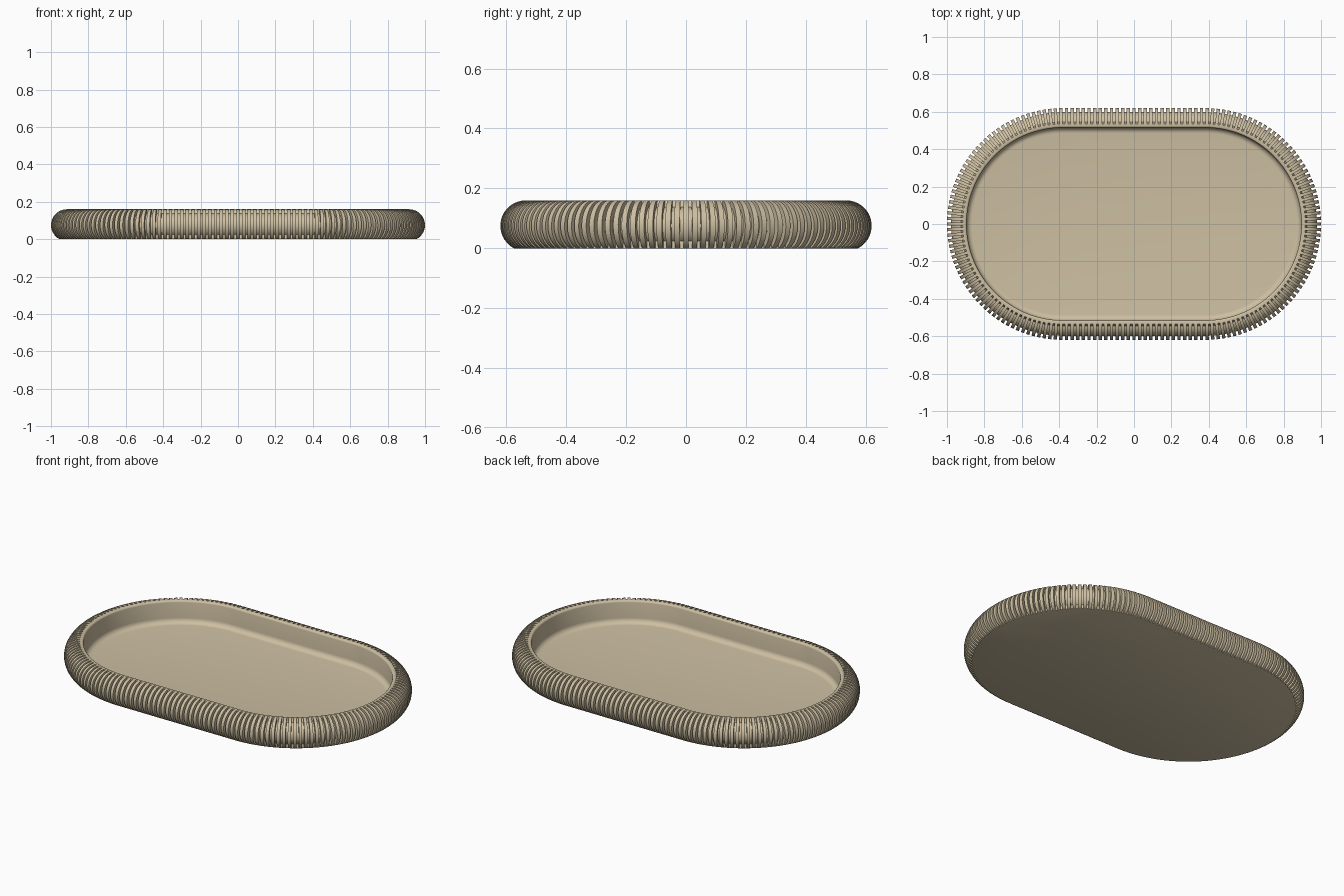
import bpy, bmesh, math
from mathutils import Vector

cube = bpy.data.objects.get("Cube")
if cube:
    bpy.data.objects.remove(cube)

HALF, RADIUS = 0.38, 0.62          # stadium outline: straight half length, end radius
RIBS, RIB_SHARE, DEPTH = 180, 0.6, 0.022
TUBE = 0.085                       # radius of the rounded rim
ARC, STRAIGHT = math.pi * RADIUS, 2 * HALF
TOTAL = 2 * (ARC + STRAIGHT)


def outline(s):
    """Centre-line point and outward direction at distance s round the outline."""
    s = (s - ARC / 2) % TOTAL      # measured from the top of the right end
    side = 1 if s < TOTAL / 2 else -1
    s %= TOTAL / 2
    if s < STRAIGHT:
        x, a = HALF - s, math.pi / 2
    else:
        x, a = -HALF, math.pi / 2 + (s - STRAIGHT) / RADIUS
    return Vector((x * side, 0, 0)), Vector((math.cos(a), math.sin(a), 0)) * side


def profile(depth):
    """(radius, z) pairs from the bottom edge, over the rim, down to the floor."""
    pts = []
    steps = 16
    for i in range(steps + 1):
        a = math.radians(-62 + 152 * i / steps)
        r = TUBE - (depth if 0 < i < steps else 0)
        pts.append((RADIUS - TUBE + r * math.cos(a), 0.075 + r * math.sin(a)))
    # small rounded inner lip
    for i in range(4):
        a = math.radians(90 + 30 * i)
        pts.append((0.525 + 0.01 * math.cos(a), 0.15 + 0.01 * math.sin(a)))
    # fillet between wall and floor
    for i in range(7):
        a = math.radians(15 * i)
        pts.append((0.485 + 0.03 * math.cos(a), 0.06 - 0.03 * math.sin(a)))
    return pts


# Colour
mat = bpy.data.materials.new("warm_sand")
mat.use_nodes = True
sand = (0.61, 0.52, 0.36, 1)
mat.diffuse_color = sand
mat.node_tree.nodes["Principled BSDF"].inputs["Base Color"].default_value = sand

# Ribbed tray: alternate full and recessed sections swept round the outline
bm = bmesh.new()
full, recessed = profile(0), profile(DEPTH)
pitch = TOTAL / RIBS
rings = []
for k in range(RIBS):
    half_rib = RIB_SHARE / 2
    for offset, section in ((-half_rib, recessed), (-half_rib, full),
                            (half_rib, full), (half_rib, recessed)):
        centre, out = outline((k + offset) * pitch)
        rings.append([bm.verts.new(centre + out * r + Vector((0, 0, z)))
                      for r, z in section])

for ring, nxt in zip(rings, rings[1:] + rings[:1]):
    for j in range(len(ring) - 1):
        bm.faces.new((ring[j], nxt[j], nxt[j + 1], ring[j + 1]))

bmesh.ops.remove_doubles(bm, verts=bm.verts, dist=0.00005)

# Floor and underside
edges = [e for e in bm.edges if e.is_boundary]
bmesh.ops.holes_fill(bm, edges=edges, sides=0)
bmesh.ops.recalc_face_normals(bm, faces=bm.faces)

mesh = bpy.data.meshes.new("ribbed_tray")
bm.to_mesh(mesh)
bm.free()
mesh.materials.append(mat)
tray = bpy.data.objects.new("ribbed_tray", mesh)
bpy.context.collection.objects.link(tray)

bpy.context.view_layer.objects.active = tray
tray.select_set(True)
bpy.ops.object.shade_smooth_by_angle(angle=math.radians(35))
